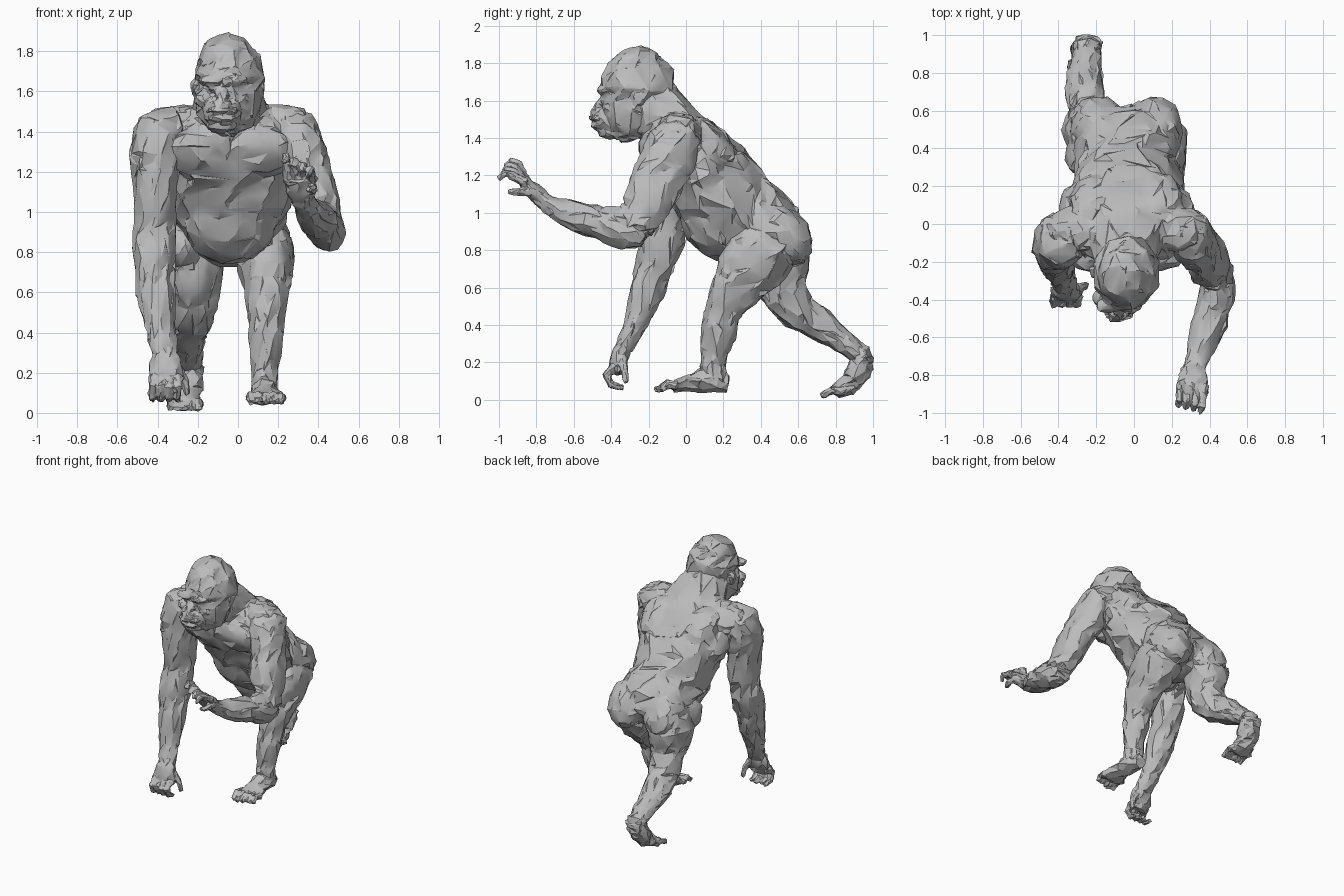
import bpy, bmesh, math, random
from mathutils import Vector, Matrix
from mathutils.bvhtree import BVHTree

random.seed(4)
fur = bpy.data.materials.new("grey_fur")
fur.diffuse_color = (0.5, 0.5, 0.5, 1)
parts = []


def loft(bm, rings, sides=9, rough=0.0):
    """Tube through rings (x, y, z, half width, half depth), width lying along x."""
    pts = [Vector(r[:3]) for r in rings]
    loops = []
    for i, r in enumerate(rings):
        t = (pts[min(i + 1, len(pts) - 1)] - pts[max(i - 1, 0)]).normalized()
        side = (Vector((1, 0, 0)) - t * t.x).normalized()
        up = t.cross(side)
        loop = []
        for k in range(sides):
            a = math.tau * (k + 0.5 * (i % 2)) / sides
            s = 1.03 + random.uniform(-rough, rough)
            loop.append(bm.verts.new(pts[i] + (side * math.cos(a) * r[3] + up * math.sin(a) * r[4]) * s))
        loops.append(loop)
    for a, b in zip(loops, loops[1:]):
        for k in range(sides):
            n = (k + 1) % sides
            bm.faces.new((a[k], a[n], b[n], b[k]))
    bm.faces.new(loops[0][::-1])
    bm.faces.new(loops[-1])


def lump(bm, x, y, z, rx, ry, rz, tilt=0):
    """Muscle mass: a rough ellipsoid tilted about x."""
    m = Matrix.Translation((x, y, z)) @ Matrix.Rotation(math.radians(tilt), 4, 'X') @ Matrix.Diagonal((rx, ry, rz, 1))
    for v in bmesh.ops.create_icosphere(bm, subdivisions=2, radius=1, matrix=m)['verts']:
        v.co += Vector([random.uniform(-0.005, 0.005) for _ in range(3)])


def part(name, tubes, lumps=(), rough=0.08, voxel=0.014, ratio=0.1, sides=9, jitter=0.007):
    """Fuse tubes and lumps into one skin, thin it to facets and roughen it."""
    bm = bmesh.new()
    for t in tubes:
        loft(bm, t, sides, rough)
    for l in lumps:
        lump(bm, *l)
    bmesh.ops.recalc_face_normals(bm, faces=bm.faces)
    me = bpy.data.meshes.new(name)
    bm.to_mesh(me)
    bm.free()
    ob = bpy.data.objects.new(name, me)
    bpy.context.collection.objects.link(ob)
    rm = ob.modifiers.new("fuse", 'REMESH')
    rm.mode, rm.voxel_size = 'VOXEL', voxel
    ob.modifiers.new("facets", 'DECIMATE').ratio = ratio
    skin = bpy.data.meshes.new_from_object(ob.evaluated_get(bpy.context.evaluated_depsgraph_get()))
    ob.modifiers.clear()
    for v in skin.vertices:
        v.co += Vector([random.uniform(-jitter, jitter) for _ in range(3)])
    skin.materials.clear()
    skin.materials.append(fur)
    ob.data = skin
    parts.append(ob)


def digit(points, r):
    """Finger or toe rings, tapering to the tip."""
    n = len(points) - 1
    return [(*p, r * (1 - 0.45 * i / n), r * (1 - 0.45 * i / n)) for i, p in enumerate(points)]


def buried(tree, co):
    """True if a point lies inside another part's skin."""
    loc, normal, _, dist = tree.find_nearest(co)
    return dist > 0.006 and (co - loc).dot(normal) < -0.6 * dist


# torso: barrel chest, belly, pelvis
C = -0.04
torso = [(C, -0.19, 1.50, .14, .10), (C, -0.11, 1.43, .30, .17), (C, 0.0, 1.32, .33, .23), (C, 0.12, 1.17, .31, .25),
         (C, 0.25, 1.03, .275, .24), (C, 0.38, 0.94, .275, .22), (C, 0.50, 0.87, .27, .175), (C, 0.58, 0.82, .20, .10)]
neck = [(C - .02, -0.29, 1.64, .13, .13), (C, -0.2, 1.59, .155, .155), (C, -0.07, 1.47, .21, .16), (C, 0.1, 1.33, .2, .12)]
lumps = []
for s in (-1, 1):
    lumps += [(C + s * .14, -0.15, 1.30, .19, .09, .14, 30),       # chest muscle
              (C + s * .26, -0.03, 1.42, .18, .13, .11, -40),      # trapezius
              (C + s * .26, 0.07, 1.27, .10, .12, .16, 40),        # flank
              (C + s * .17, 0.14, 1.38, .13, .08, .17, 42),        # shoulder blade
              (C + s * .15, 0.53, 0.88, .15, .13, .18, 35)]        # buttock
lumps.append((C, 0.13, 0.94, .24, .15, .22, 35))                   # belly
lumps.append((C, -0.11, 1.63, .09, .07, .13, 45))                  # nape
part("torso", [torso, neck], lumps, voxel=.018, ratio=.12, jitter=.009)

# head, with muzzle, brows, cheeks and ears grown from the skull
H = -0.05
F = H - .03
skull = [(F, -.37, 1.42, .08, .07), (H - .01, -.33, 1.47, .14, .13), (H, -.28, 1.56, .165, .175), (H + .01, -.26, 1.66, .175, .195),
         (H, -.265, 1.74, .165, .19), (H - .03, -.28, 1.81, .125, .14), (H - .05, -.295, 1.86, .07, .075)]
bits = [(F, -.41, 1.50, .10, .095, .085, 0), (F, -.40, 1.435, .08, .075, .04, 0),
        (F, -.45, 1.585, .032, .03, .06, -35), (F, -.485, 1.54, .05, .025, .022, 0),       # nose
        (F, -.475, 1.505, .08, .045, .018, 0), (F, -.465, 1.465, .075, .045, .02, 0)]      # lips
for s in (-1, 1):
    bits += [(F + s * .055, -.43, 1.655, .07, .045, .028, 0),      # brow
             (F + s * .09, -.39, 1.56, .05, .05, .04, 0),          # cheek
             (F + s * .05, -.432, 1.612, .02, .014, .012, 0),      # eye
             (H + s * .168, -.25, 1.62, .016, .035, .045, 0)]      # ear
part("head", [skull], bits, voxel=.009, ratio=.11, rough=.06, jitter=.004)

# arms
part("right_arm", [[(-.30, -.06, 1.42, .12, .12), (-.39, -.08, 1.40, .13, .15), (-.41, -.10, 1.27, .13, .15), (-.41, -.11, 1.12, .11, .13),
                    (-.41, -.11, .98, .105, .115), (-.42, -.12, .87, .11, .11), (-.42, -.16, .74, .105, .105), (-.41, -.205, .60, .10, .095),
                    (-.39, -.25, .46, .08, .075), (-.375, -.30, .34, .068, .055), (-.36, -.34, .26, .06, .042)]],
     [(-.42, -.08, 1.36, .11, .14, .13, 0), (-.41, -.17, 1.15, .08, .08, .15, 0),
      (-.41, -.04, 1.1, .07, .06, .14, 0), (-.45, -.18, .72, .06, .08, .15, -18)])
part("left_arm", [[(.20, -.04, 1.43, .12, .11), (.28, -.05, 1.40, .13, .13), (.325, -.10, 1.28, .12, .15), (.375, -.16, 1.16, .105, .14),
                   (.415, -.22, 1.03, .10, .12), (.44, -.27, .92, .09, .10)],
                  [(.45, -.22, .86, .06, .05), (.445, -.30, .885, .095, .085), (.43, -.40, .925, .10, .09), (.40, -.52, .96, .09, .09),
                   (.36, -.65, 1.00, .075, .07), (.33, -.74, 1.05, .06, .05), (.31, -.81, 1.105, .055, .038)]],
     [(.30, -.08, 1.35, .12, .14, .13, -15), (.36, -.23, 1.15, .07, .08, .15, -25), (.43, -.42, .98, .06, .14, .05, 15)])

# legs
part("left_leg", [[(.09, .47, .90, .13, .16), (.125, .42, .80, .155, .18), (.14, .34, .70, .135, .17), (.145, .26, .59, .11, .13),
                   (.14, .20, .49, .09, .10), (.14, .18, .38, .085, .092), (.135, .16, .27, .07, .075), (.13, .15, .18, .065, .07),
                   (.13, .15, .10, .06, .065)]],
     [(.15, .25, .73, .10, .08, .17, -20), (.14, .22, .40, .06, .06, .12, 5), (.2, .38, .8, .08, .13, .13, 0)])
part("right_leg", [[(-.19, .50, .90, .14, .15), (-.22, .50, .78, .15, .16), (-.22, .50, .66, .135, .145), (-.22, .53, .56, .115, .12),
                    (-.24, .60, .47, .11, .105), (-.255, .70, .41, .105, .09), (-.26, .80, .34, .09, .068), (-.25, .88, .28, .08, .06),
                    (-.25, .945, .225, .06, .045)]],
     [(-.22, .43, .68, .11, .09, .17, 10), (-.25, .70, .43, .07, .10, .06, -35), (-.28, .5, .8, .09, .13, .13, 0),
      (-.27, .37, .84, .10, .12, .12, 0)])

# hands: wrist, palm, four fingers, thumb
tubes = [[(-.365, -.325, .32, .05, .035), (-.36, -.345, .26, .075, .05), (-.36, -.365, .20, .085, .05), (-.355, -.38, .14, .085, .035)]]
for i in range(4):
    x = -.425 + .042 * i
    tubes.append(digit([(x, -.38, .18), (x, -.425, .13), (x - .005, -.40, .08), (x, -.335 - .015 * (i % 2), .065)], .027))
tubes.append(digit([(-.30, -.34, .22), (-.265, -.33, .16), (-.25, -.32, .09)], .027))
part("right_hand", tubes, voxel=.008, ratio=.13, sides=7, jitter=.004)
tubes = [[(.33, -.73, 1.045, .045, .035), (.32, -.77, 1.08, .065, .045), (.31, -.82, 1.12, .08, .045), (.30, -.87, 1.17, .085, .035)]]
for i in range(4):
    x, up = .24 + .04 * i, .022 * (3 - i)
    out = .012 * i
    tubes.append(digit([(x + .01, -.85, 1.16), (x, -.90 - out, 1.20 + up), (x, -.93 - out, 1.215 + up), (x - .01, -.965 - out, 1.18 + up)], .026))
tubes.append(digit([(.36, -.81, 1.11), (.375, -.88, 1.115), (.35, -.95, 1.11)], .028))
part("left_hand", tubes, voxel=.008, ratio=.13, sides=7, jitter=.004)

# feet: ankle, sole and five toes
tubes = [[(.13, .155, .22, .05, .05), (.13, .155, .15, .065, .07), (.13, .14, .09, .06, .07)],
         [(.13, .225, .085, .045, .045), (.13, .17, .095, .065, .06), (.135, .08, .105, .07, .065), (.14, 0, .085, .08, .042), (.14, -.07, .07, .085, .03)]]
for i in range(5):
    x = .065 + .037 * i
    tip = -.165 + .012 * abs(i - 1)
    tubes.append(digit([(x, -.05, .075), (x, -.10, .085), (x, tip, .05)], .028))
part("left_foot", tubes, voxel=.008, ratio=.1, sides=7, jitter=.005)
tubes = [[(-.25, .88, .29, .055, .045), (-.25, .935, .25, .075, .055), (-.25, .945, .19, .07, .06)],
         [(-.24, .975, .24, .08, .03), (-.25, .945, .19, .08, .065), (-.26, .90, .12, .08, .065), (-.265, .86, .07, .08, .055), (-.265, .80, .045, .08, .035)]]
for i in range(5):
    x = -.335 + .035 * i
    tubes.append(digit([(x, .84, .045), (x, .78, .05), (x, .725, .02)], .027))
part("right_foot", tubes, voxel=.008, ratio=.1, sides=7, jitter=.005)

# trim faces hidden inside a neighbouring part, then shade
trees = []
for ob in parts:
    me = ob.data
    trees.append(BVHTree.FromPolygons([v.co.copy() for v in me.vertices], [tuple(p.vertices) for p in me.polygons]))
for i, ob in enumerate(parts):
    bm = bmesh.new()
    bm.from_mesh(ob.data)
    others = [t for j, t in enumerate(trees) if j != i]
    hidden = [f for f in bm.faces if any(all(buried(t, v.co) for v in f.verts) for t in others)]
    bmesh.ops.delete(bm, geom=hidden, context='FACES')
    for f in bm.faces:
        f.smooth = True
    bm.to_mesh(ob.data)
    bm.free()
    ob.data.set_sharp_from_angle(angle=math.radians(24))
